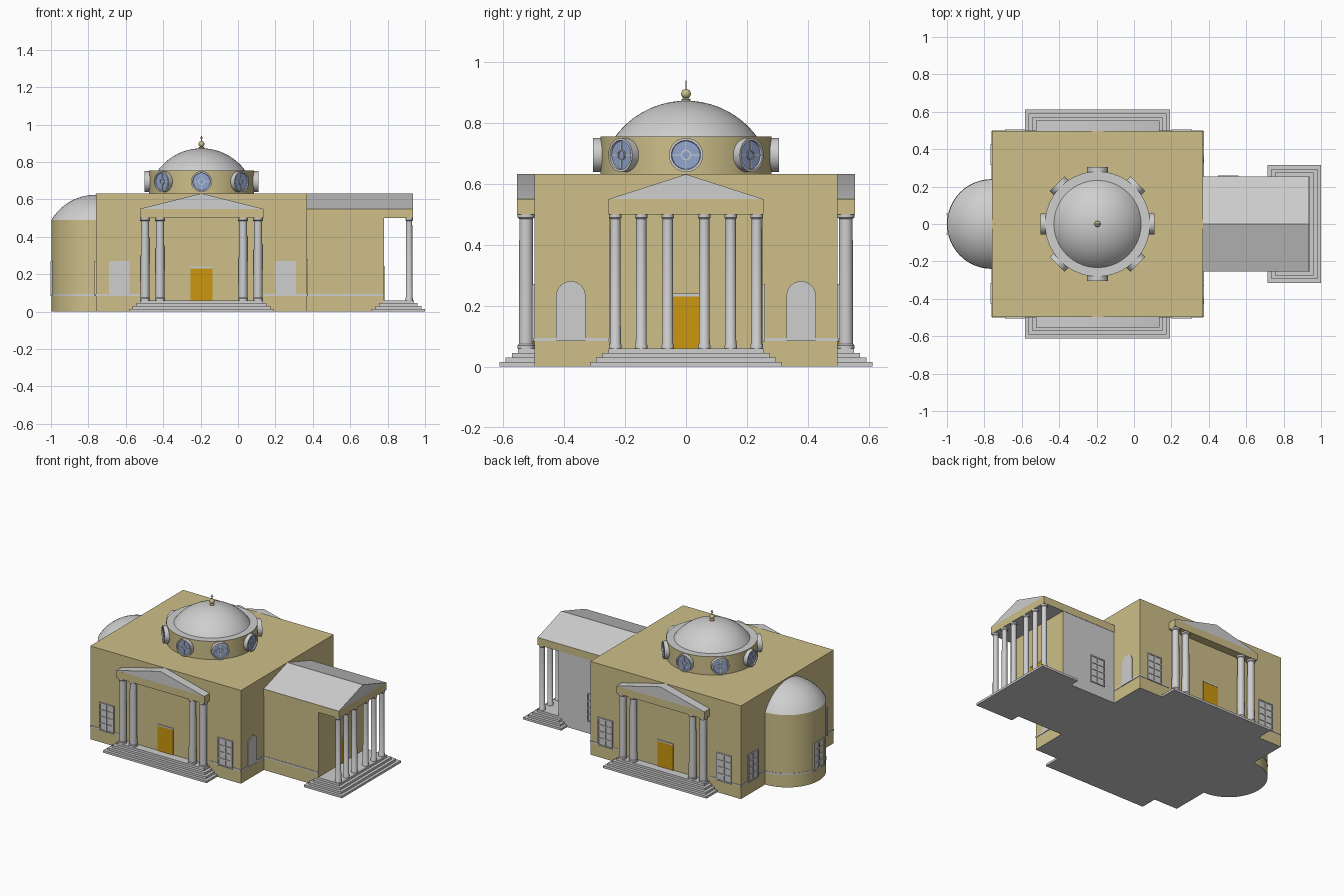
import bpy, bmesh
from math import pi, sin, cos, asin, radians
from mathutils import Matrix, Vector

cube = bpy.data.objects.get("Cube")
if cube:
    bpy.data.objects.remove(cube, do_unlink=True)

# Palette
PALETTE = {
    "tan_plaster": (0.61, 0.52, 0.25),
    "pale_stone": (0.62, 0.62, 0.62),
    "gold_door": (0.60, 0.31, 0.005),
    "blue_glass": (0.29, 0.38, 0.62),
}
TAN, STONE, GOLD, GLASS = range(4)
materials = []
for label, rgb in PALETTE.items():
    m = bpy.data.materials.new(label)
    m.use_nodes = True
    m.diffuse_color = (*rgb, 1)
    m.node_tree.nodes["Principled BSDF"].inputs["Base Color"].default_value = (*rgb, 1)
    materials.append(m)

# Frames: local -y points out of the wall, x runs along it
def frame(x, y, z=0, turn=0):
    return Matrix.Translation((x, y, z)) @ Matrix.Rotation(radians(turn), 4, 'Z')

HERE = Matrix.Identity(4)
OUTWARD = Matrix.Rotation(pi / 2, 4, 'X')
FRONT, EAST, BACK, WEST = 0, 90, 180, -90


class Part:
    """Collects primitives into one named object."""

    def __init__(self, name):
        self.name, self.bm = name, bmesh.new()

    def add(self, piece, mat, M, rule=None):
        piece.transform(M)
        bmesh.ops.recalc_face_normals(piece, faces=piece.faces)
        piece.normal_update()
        for f in piece.faces:
            under = mat == TAN and f.normal.z < -0.99
            f.material_index = STONE if under or (rule and rule(f.normal)) else mat
        mesh = bpy.data.meshes.new("piece")
        for m in materials:
            mesh.materials.append(m)
        piece.to_mesh(mesh)
        piece.free()
        self.bm.from_mesh(mesh)
        bpy.data.meshes.remove(mesh)

    def box(self, lo, hi, mat, M=HERE, rule=None):
        p = bmesh.new()
        lo, hi = Vector(lo), Vector(hi)
        size = Matrix.Diagonal((*(hi - lo), 1))
        bmesh.ops.create_cube(p, size=1, matrix=Matrix.Translation((lo + hi) / 2) @ size)
        self.add(p, mat, M, rule)

    def prism(self, outline, y0, y1, mat, M=HERE):
        p = bmesh.new()
        face = p.faces.new([p.verts.new((x, y0, z)) for x, z in outline])
        out = bmesh.ops.extrude_face_region(p, geom=[face])["geom"]
        moved = [v for v in out if isinstance(v, bmesh.types.BMVert)]
        bmesh.ops.translate(p, verts=moved, vec=(0, y1 - y0, 0))
        self.add(p, mat, M)

    def lathe(self, profile, mat, M=HERE, steps=32, rule=None):
        p = bmesh.new()
        vs = [p.verts.new((r, 0, z)) for r, z in profile]
        es = [p.edges.new(pair) for pair in zip(vs, vs[1:])]
        bmesh.ops.spin(p, geom=vs + es, cent=(0, 0, 0), axis=(0, 0, 1),
                       angle=2 * pi, steps=steps, use_duplicate=False)
        bmesh.ops.remove_doubles(p, verts=p.verts, dist=1e-5)
        self.add(p, mat, M, rule)

    def finish(self):
        mesh = bpy.data.meshes.new(self.name)
        self.bm.to_mesh(mesh)
        self.bm.free()
        for m in materials:
            mesh.materials.append(m)
        ob = bpy.data.objects.new(self.name, mesh)
        bpy.context.collection.objects.link(ob)
        bpy.ops.object.select_all(action='DESELECT')
        ob.select_set(True)
        bpy.context.view_layer.objects.active = ob
        bpy.ops.object.shade_smooth_by_angle(angle=radians(30))


def cap(radius, z, height, n=12):
    """Profile of a shallow dome, from its rim to its crown."""
    R = (radius ** 2 + height ** 2) / (2 * height)
    a = asin(radius / R)
    arc = [(R * sin(a * (1 - i / n)), z + height - R + R * cos(a * (1 - i / n)))
           for i in range(n)]
    return arc + [(0, z + height)]


def portico(name, M, half, depth, back, columns, radius, col_depth, step_half, step_depth, step_back):
    """Steps, columns, beam, pediment and door in front of a wall."""
    rise = 0.015
    steps = Part(name + "_steps")
    for i in range(4):
        s = 0.02 * i
        rear = max(step_back - s, 0)
        steps.box((s - step_half, s - step_depth, 0),
                  (step_half - s, rear, rise * (i + 1)), STONE, M)
    steps.finish()

    cols = Part(name + "_columns")
    lo, hi, wide = 4 * rise, 0.5, radius * 1.15
    shaft = [(0, lo), (wide, lo), (wide, lo + 0.01), (radius, lo + 0.015),
             (radius * 0.92, hi - 0.015), (wide, hi - 0.01), (wide, hi), (0, hi)]
    for x in columns:
        for side in (-1, 1):
            cols.lathe(shaft, STONE, M @ frame(side * x, -col_depth), 20)
    cols.finish()

    top = Part(name + "_pediment")
    top.box((-half, -depth, 0.5), (half, back, 0.55), TAN, M)
    top.prism([(-half, 0.55), (half, 0.55), (0, 0.632)], -depth, back, STONE, M)
    top.finish()

    door = Part(name + "_door")
    door.box((-0.058, -0.004, lo), (0.058, 0, 0.23), GOLD, M)
    door.box((-0.058, -0.006, 0.23), (0.058, 0, 0.24), STONE, M)
    door.finish()


def grid_window(name, M):
    """Stone panel with raised glazing bars."""
    w = Part(name)
    w.box((-0.055, -0.003, 0.083), (0.055, 0.006, 0.272), STONE, M)
    for x in (-0.051, 0, 0.051):
        w.box((x - 0.004, -0.008, 0.083), (x + 0.004, 0, 0.272), STONE, M)
    for i in range(5):
        z = 0.087 + i * 0.045
        w.box((-0.055, -0.007, z - 0.004), (0.055, 0, z + 0.004), STONE, M)
    w.finish()


# Main hall, wing and apse
CX, L, R, D = -0.195, -0.76, 0.37, 0.497
APSE = 0.238
hall = Part("main_hall")
hall.box((L, -D, 0), (R, D, 0.632), TAN)
hall.finish()
wing = Part("wing_walls")
wing.box((R, -0.252, 0), (0.78, 0.252, 0.5), TAN, rule=lambda n: n.y > 0.9)
wing.finish()
apse = Part("apse_wall")
apse.lathe([(0, 0), (APSE, 0), (APSE, 0.49), (0, 0.49)], TAN, frame(L, 0), 48)
apse.finish()
apse_dome = Part("apse_dome")
apse_dome.lathe(cap(APSE, 0.49, 0.135), STONE, frame(L, 0), 48)
apse_dome.finish()

# Pale band around the foot of the walls
band = Part("wall_band")
z0, z1, t = 0.084, 0.095, 0.003
for side in (-1, 1):
    for a, b in ((L, CX - 0.33), (CX + 0.33, R)):
        band.box((a, side * D - t, z0), (b, side * D + t, z1), STONE)
    for x, inner in ((L, APSE), (R, 0.252)):
        a, b = sorted((side * inner, side * D))
        band.box((x - t, a, z0), (x + t, b, z1), STONE)
band.box((R, -0.252 - t, z0), (0.78, -0.25, z1), STONE)
rim = APSE + 0.002
band.lathe([(APSE - t, z0), (rim, z0), (rim, z1), (APSE - t, z1), (APSE - t, z0)],
           STONE, frame(L, 0), 48)
band.finish()

# Porticoes
for name, turn, y in (("front_portico", FRONT, -D), ("back_portico", BACK, D)):
    portico(name, frame(CX, y, 0, turn), 0.33, 0.057, 0, (0.222, 0.302),
            0.024, 0.028, 0.388, 0.115, 0)
portico("wing_portico", frame(0.78, 0, 0, EAST), 0.254, 0.155, 0.41,
        (0.06, 0.147, 0.232), 0.018, 0.135, 0.315, 0.22, 0.065)

# Gridded windows
for i, x in enumerate((-0.635, 0.255)):
    grid_window(f"front_window_{i}", frame(x, -D, 0, FRONT))
    grid_window(f"back_window_{i}", frame(x, D, 0, BACK))
    grid_window(f"west_window_{i}", frame(L, (-0.37, 0.37)[i], 0, WEST))
grid_window("apse_window", frame(-0.994, 0, 0, WEST))
grid_window("wing_window", frame(0.505, 0.252, 0, BACK))

# Arched windows beside the wing
arch = [(0.048 * cos(pi * i / 16), 0.233 + 0.048 * sin(pi * i / 16)) for i in range(17)]
for label, y in (("right", -0.378), ("left", 0.378)):
    w = Part(f"arched_window_{label}")
    w.prism([(-0.048, 0.084), (0.048, 0.084)] + arch, -0.005, 0, STONE, frame(R, y, 0, EAST))
    w.finish()

# Drum, dome and finial
drum = Part("drum")
drum.lathe([(0, 0.63), (0.281, 0.63), (0.281, 0.755), (0, 0.755)], TAN, frame(CX, 0), 64,
           rule=lambda n: n.z > 0.9)
drum.finish()
dome = Part("dome")
dome.lathe(cap(0.233, 0.755, 0.118, 16), STONE, frame(CX, 0), 64)
dome.finish()
finial = Part("finial")
ball = [(0.016 * sin(pi * i / 12), 0.896 - 0.016 * cos(pi * i / 12)) for i in range(13)]
finial.lathe([(0, 0.868), (0.015, 0.868), (0.015, 0.878), (0.006, 0.882), (0, 0.882)],
             TAN, frame(CX, 0), 20)
finial.lathe(ball, TAN, frame(CX, 0), 20)
finial.box((-0.002, -0.002, 0.908), (0.002, 0.002, 0.94), TAN, frame(CX, 0))
finial.box((-0.008, -0.002, 0.926), (0.008, 0.002, 0.93), TAN, frame(CX, 0))
finial.finish()

# Round windows on the drum
for i in range(8):
    w = Part(f"round_window_{i}")
    M = frame(CX, 0, 0.695, 45 * i) @ Matrix.Translation((0, -0.28, 0)) @ OUTWARD
    w.lathe([(0.046, -0.02), (0.056, -0.02), (0.056, 0.025), (0.048, 0.025),
             (0.046, 0.018), (0.046, -0.02)], STONE, M)
    w.lathe([(0.047, 0.01), (0.047, 0.018), (0, 0.018)], GLASS, M)
    w.lathe([(0.013, 0.017), (0.017, 0.017), (0.017, 0.022), (0.013, 0.022),
             (0.013, 0.017)], STONE, M, 20)
    for turn in range(4):
        spoke = M @ Matrix.Rotation(turn * pi / 2, 4, 'Z')
        w.box((0.015, -0.002, 0.017), (0.047, 0.002, 0.021), STONE, spoke)
    w.finish()
